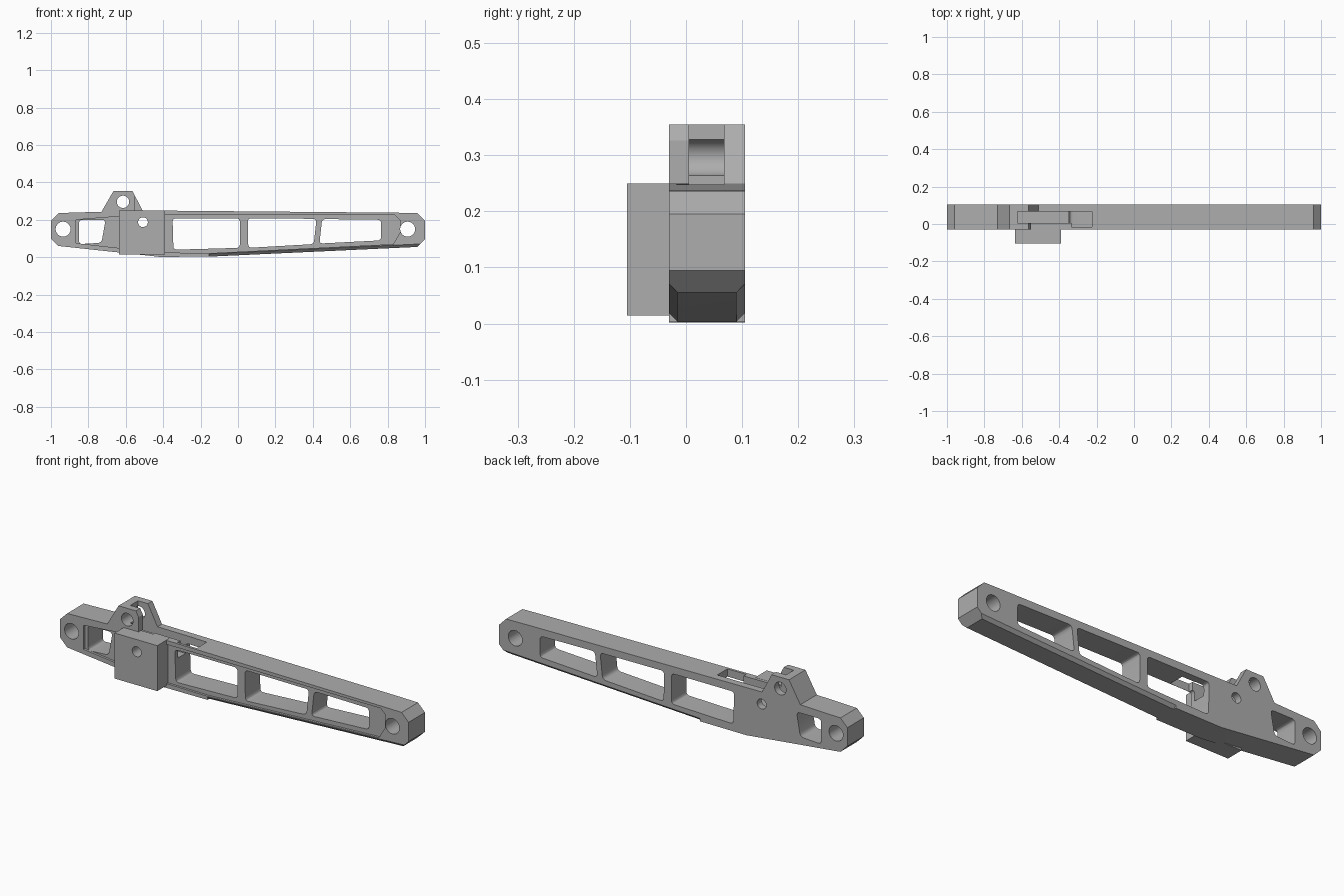
import bpy, bmesh, math
from mathutils import Vector

cube = bpy.data.objects.get("Cube")
if cube:
    bpy.data.objects.remove(cube, do_unlink=True)

metal = bpy.data.materials.new("plain grey")
metal.use_nodes = True
grey = (0.42, 0.42, 0.42, 1)
metal.diffuse_color = grey
metal.node_tree.nodes["Principled BSDF"].inputs["Base Color"].default_value = grey

FRONT, BACK = -0.03, 0.105


def finish(name, bm):
    bmesh.ops.recalc_face_normals(bm, faces=bm.faces)
    mesh = bpy.data.meshes.new(name)
    bm.to_mesh(mesh)
    bm.free()
    mesh.materials.append(metal)
    obj = bpy.data.objects.new(name, mesh)
    bpy.context.collection.objects.link(obj)
    return obj


def rounded(points, radius, steps=4):
    """Round the corners of an xz outline."""
    out = []
    for i, p in enumerate(points):
        p, a, b = Vector(p), Vector(points[i - 1]), Vector(points[(i + 1) % len(points)])
        start = p + (a - p).normalized() * radius
        end = p + (b - p).normalized() * radius
        for k in range(steps + 1):
            t = k / steps
            out.append(start * (1 - t) ** 2 + p * 2 * t * (1 - t) + end * t * t)
    return out


def prism(name, points, y0, y1):
    """Extrude an xz outline along y."""
    bm = bmesh.new()
    face = bm.faces.new([bm.verts.new((p[0], y0, p[1])) for p in points])
    new = bmesh.ops.extrude_face_region(bm, geom=[face])["geom"]
    verts = [g for g in new if isinstance(g, bmesh.types.BMVert)]
    bmesh.ops.translate(bm, verts=verts, vec=(0, y1 - y0, 0))
    return finish(name, bm)


def box(name, x0, x1, y0, y1, z0, z1):
    return prism(name, [(x0, z0), (x1, z0), (x1, z1), (x0, z1)], y0, y1)


def bore(x, z, r):
    ring = [(x + r * math.cos(k * math.tau / 32), z + r * math.sin(k * math.tau / 32)) for k in range(32)]
    return prism("bore_cutter", ring, -0.2, 0.2)


def edge_cutter(y, s):
    """Long chamfer wedge under one lower edge of the sloping arm."""
    bm = bmesh.new()
    for x, z in ((-0.155, 0.003), (1.03, 0.0585)):
        for dy, dz in ((0.025, -0.01), (-0.01, 0.025), (-0.01, -0.01)):
            bm.verts.new((x, y + s * dy, z + dz))
    bmesh.ops.convex_hull(bm, input=bm.verts)
    return finish("chamfer_cutter", bm)


def boolean(target, other, operation="DIFFERENCE"):
    mod = target.modifiers.new("cut", "BOOLEAN")
    mod.operation = operation
    mod.solver = "EXACT"
    mod.object = other
    bpy.context.view_layer.objects.active = target
    bpy.ops.object.modifier_apply(modifier=mod.name)
    bpy.data.objects.remove(other, do_unlink=True)


# Arm with the raised lug
arm = prism("arm", [
    (-1, 0.1), (-0.96, 0.06), (-0.42, 0.002), (-0.155, 0.003), (0.96, 0.055), (1, 0.095),
    (1, 0.195), (0.96, 0.236), (0.84, 0.238), (-0.51, 0.25), (-0.565, 0.355),
    (-0.665, 0.355), (-0.73, 0.243), (-0.96, 0.236), (-1, 0.196)], FRONT, BACK)

# Shallow front panel
boolean(arm, prism("panel_cutter", [
    (-0.865, 0.075), (-0.42, 0.025), (-0.15, 0.022), (0.83, 0.07), (0.865, 0.13),
    (0.865, 0.2), (0.84, 0.225), (-0.38, 0.228), (-0.65, 0.217), (-0.865, 0.2)], -0.05, FRONT + 0.012))

# Lightening windows
windows = [
    [(-0.85, 0.2), (-0.708, 0.2), (-0.73, 0.077), (-0.85, 0.07)],
    [(-0.35, 0.208), (0.01, 0.208), (0.01, 0.05), (-0.345, 0.04)],
    [(0.052, 0.208), (0.42, 0.205), (0.405, 0.07), (0.055, 0.05)],
    [(0.45, 0.204), (0.765, 0.2), (0.765, 0.09), (0.435, 0.073)]]
for outline in windows:
    boolean(arm, prism("window_cutter", rounded(outline, 0.02), -0.2, 0.2))

# Lower edge chamfers
boolean(arm, edge_cutter(FRONT, 1))
boolean(arm, edge_cutter(BACK, -1))

# Slot between the lugs, pocket running into the window, and trimmed front lug
boolean(arm, box("slot_cutter", -0.622, -0.3, 0.005, 0.068, 0.155, 0.4))
boolean(arm, box("mouth_cutter", -0.335, -0.225, -0.017, 0.066, 0.15, 0.4))
boolean(arm, box("lug_trim_cutter", -0.55, -0.48, -0.05, 0.02, 0.247, 0.4))

# Mounting block on the front
boolean(arm, box("block", -0.635, -0.39, -0.105, -0.01, 0.014, 0.25), "UNION")

# Pin holes
for x, z, r in ((-0.935, 0.15, 0.04), (0.907, 0.15, 0.04), (-0.615, 0.296, 0.033), (-0.508, 0.187, 0.026)):
    boolean(arm, bore(x, z, r))

bpy.ops.object.select_all(action="DESELECT")
arm.select_set(True)
bpy.context.view_layer.objects.active = arm
bpy.ops.object.shade_smooth_by_angle(angle=math.radians(25))
